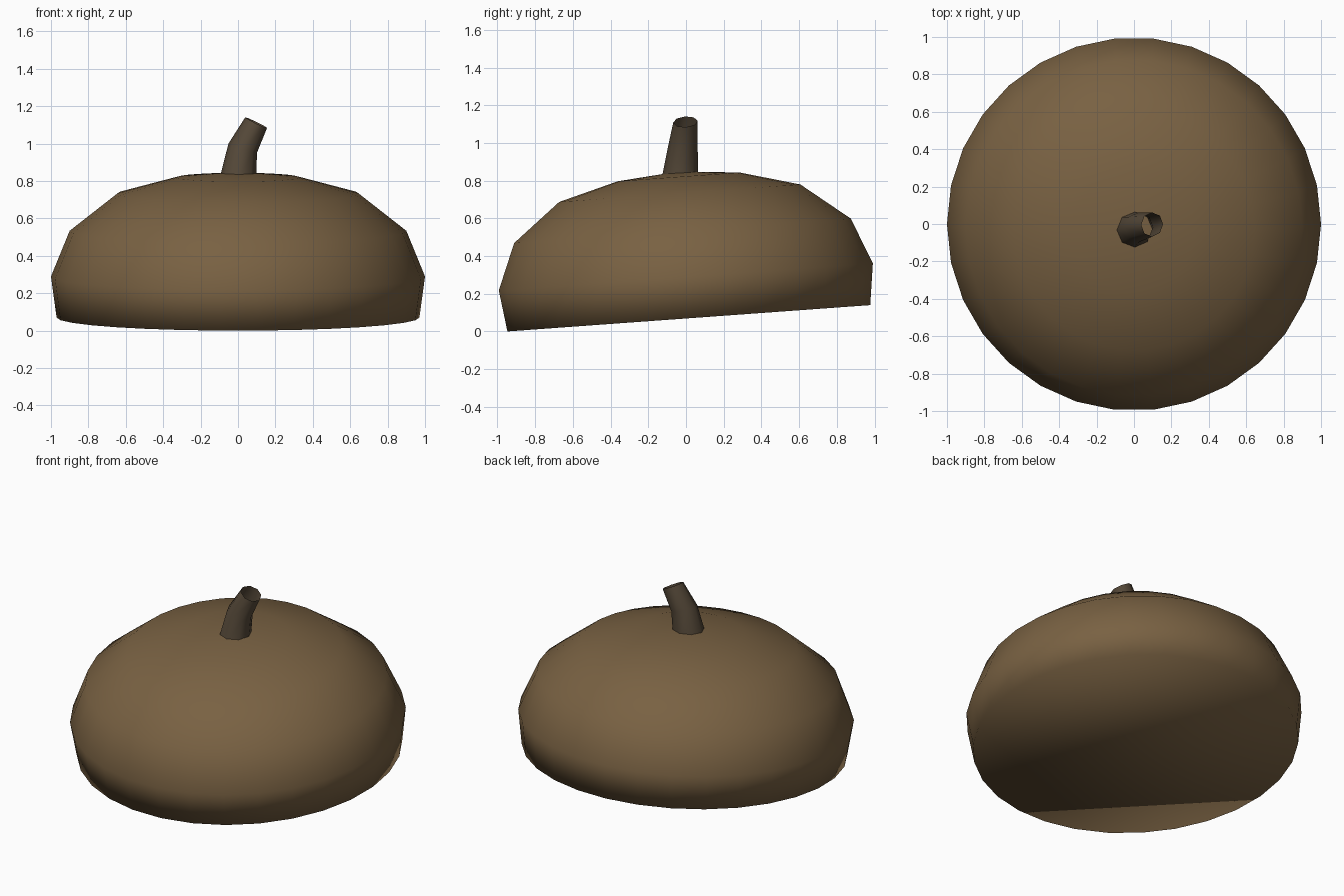
import bpy, bmesh
from math import sin, cos, pi, radians
from mathutils import Vector, Matrix

if "Cube" in bpy.data.objects:
    bpy.data.objects.remove(bpy.data.objects["Cube"])


def make_object(name, bm, colour):
    bmesh.ops.recalc_face_normals(bm, faces=bm.faces[:])
    for f in bm.faces:
        f.smooth = True
    mesh = bpy.data.meshes.new(name)
    bm.to_mesh(mesh)
    bm.free()
    mat = bpy.data.materials.new(name + "_colour")
    mat.diffuse_color = (*colour, 1)
    mat.use_nodes = True
    mat.node_tree.nodes["Principled BSDF"].inputs["Base Color"].default_value = mat.diffuse_color
    mesh.materials.append(mat)
    obj = bpy.data.objects.new(name, mesh)
    bpy.context.collection.objects.link(obj)
    return obj


def add_ring(bm, matrix, radius, sides):
    return [bm.verts.new(matrix @ Vector((radius * cos(2 * pi * i / sides),
                                          radius * sin(2 * pi * i / sides), 0)))
            for i in range(sides)]


def bridge(bm, a, b):
    n = len(a)
    for i in range(n):
        j = (i + 1) % n
        bm.faces.new((a[i], a[j], b[j], b[i]))


# Domed cap: (radius, height) rings, closed flat underneath, tilted up at the back
bm = bmesh.new()
profile = [(0.97, 0), (1.0, 0.22), (0.9, 0.465), (0.645, 0.665), (0.325, 0.752)]
rings = [add_ring(bm, Matrix.Translation((0, 0, z)), r, 30) for r, z in profile]
for a, b in zip(rings, rings[1:]):
    bridge(bm, a, b)
apex = bm.verts.new((0, 0, 0.78))
for i in range(30):
    bm.faces.new((rings[-1][i], rings[-1][(i + 1) % 30], apex))
bm.faces.new(rings[0][::-1])
cap = make_object("cap_dome", bm, (0.19, 0.12, 0.055))
cap.location = (0, 0.015, 0.07)
cap.rotation_euler.x = radians(4.15)

# Bent stem: open tube through (centre, radius, lean towards +x)
bm = bmesh.new()
path = [((0.0, -0.033, 0.81), 0.098, 4),
        ((0.025, -0.018, 0.975), 0.08, 18),
        ((0.097, -0.003, 1.112), 0.065, 26)]
rings = [add_ring(bm, Matrix.Translation(c) @ Matrix.Rotation(radians(4.15), 4, 'X')
                  @ Matrix.Rotation(radians(lean), 4, 'Y'), r, 8)
         for c, r, lean in path]
for a, b in zip(rings, rings[1:]):
    bridge(bm, a, b)
make_object("stem", bm, (0.09, 0.065, 0.04))
